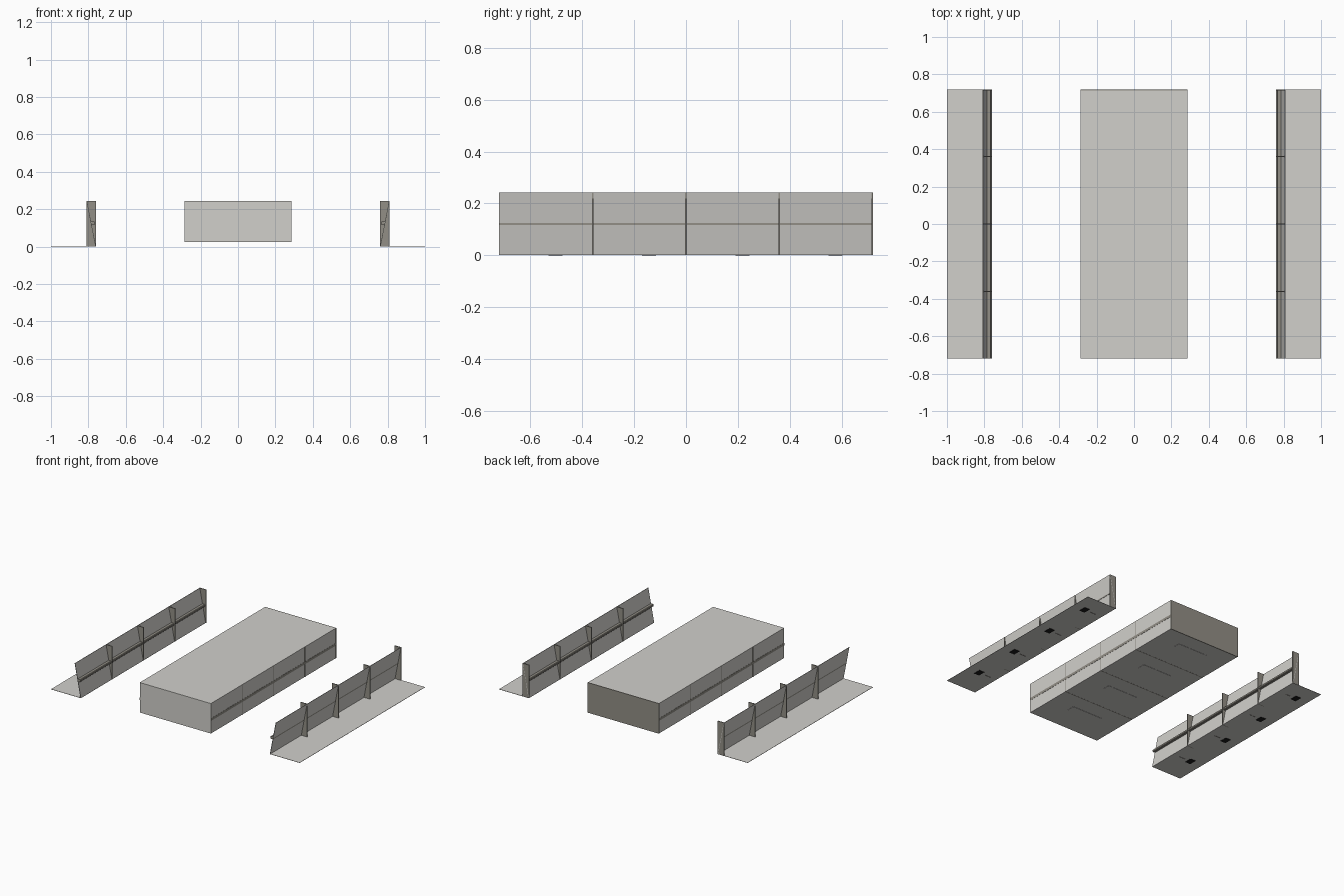
import bpy, bmesh

if "Cube" in bpy.data.objects:
    bpy.data.objects.remove(bpy.data.objects["Cube"])

def mat(name, rgb):
    m = bpy.data.materials.new(name)
    m.diffuse_color = (*rgb, 1)
    m.use_nodes = True
    m.node_tree.nodes["Principled BSDF"].inputs["Base Color"].default_value = m.diffuse_color
    return m

LIGHT = mat("light grey", (0.64, 0.63, 0.60))
DARK = mat("dark grey", (0.29, 0.275, 0.24))
BLACK = mat("black", (0.01, 0.01, 0.01))

def prism(name, profile, y0, y1, m):
    """Extrude an (x, z) outline from y0 to y1."""
    bm = bmesh.new()
    f = bm.faces.new([bm.verts.new((x, y0, z)) for x, z in profile])
    r = bmesh.ops.extrude_face_region(bm, geom=[f])
    verts = [v for v in r["geom"] if isinstance(v, bmesh.types.BMVert)]
    bmesh.ops.translate(bm, verts=verts, vec=(0, y1 - y0, 0))
    bmesh.ops.recalc_face_normals(bm, faces=bm.faces)
    me = bpy.data.meshes.new(name)
    bm.to_mesh(me)
    bm.free()
    me.materials.append(m)
    ob = bpy.data.objects.new(name, me)
    bpy.context.collection.objects.link(ob)
    return ob

def box(name, x0, x1, y0, y1, z0, z1, m):
    return prism(name, [(x0, z0), (x1, z0), (x1, z1), (x0, z1)], y0, y1, m)

L, H, T = 0.72, 0.243, 0.006          # half length, height, rib thickness
RIBS = [-0.36, 0.0, 0.36, L - T / 2]  # rib positions along y
PLATES = [-0.503, -0.143, 0.217, 0.575]

# central block with dark rear bulkhead
box("central_block", -0.286, 0.286, -L, L - T, 0.025, H, LIGHT)
box("rear_bulkhead", -0.287, 0.287, L - T, L, 0.024, H, DARK)
for y in RIBS[:3]:
    # joint ribs show as thin lines on sides and underside
    box("block_joint", -0.287, 0.287, y - T / 2, y + T / 2, 0.0245, H - 0.001, DARK)
for y in PLATES:
    box("block_under_plate", -0.12, 0.12, y - 0.027, y + 0.027, 0.0235, 0.026, LIGHT)

for s, side in ((-1, "left"), (1, "right")):
    # rail strip along the block side
    box(side + "_block_rail", s * 0.28, s * 0.2872, -L, L, 0.117, 0.135, DARK)

    # floor panel and outward leaning wall
    box(side + "_floor_panel", s * 0.76, s, -L, L, 0.002, 0.004, LIGHT)
    prism(side + "_leaning_wall",
          [(s * 0.760, 0.002), (s * 0.763, 0.002), (s * 0.810, H), (s * 0.807, H)],
          -L, L, LIGHT)

    # rail on the inner face of the wall
    prism(side + "_wall_rail",
          [(s * 0.787, 0.117), (s * 0.768, 0.117), (s * 0.764, 0.121),
           (s * 0.764, 0.131), (s * 0.768, 0.135), (s * 0.787, 0.135)],
          -L, L, DARK)

    # rectangular ribs through the wall
    for y in RIBS:
        box(side + "_wall_rib", s * 0.758, s * 0.811, y - T / 2, y + T / 2, 0.002, H, DARK)

    # small plates and slots under the floor panel
    for y in PLATES:
        box(side + "_black_plate", s * 0.885, s * 0.927, y - 0.027, y + 0.027, 0, 0.0025, BLACK)
        box(side + "_under_slot", s * 0.812, s * 0.856, y - 0.002, y + 0.002, 0.0005, 0.0025, DARK)
